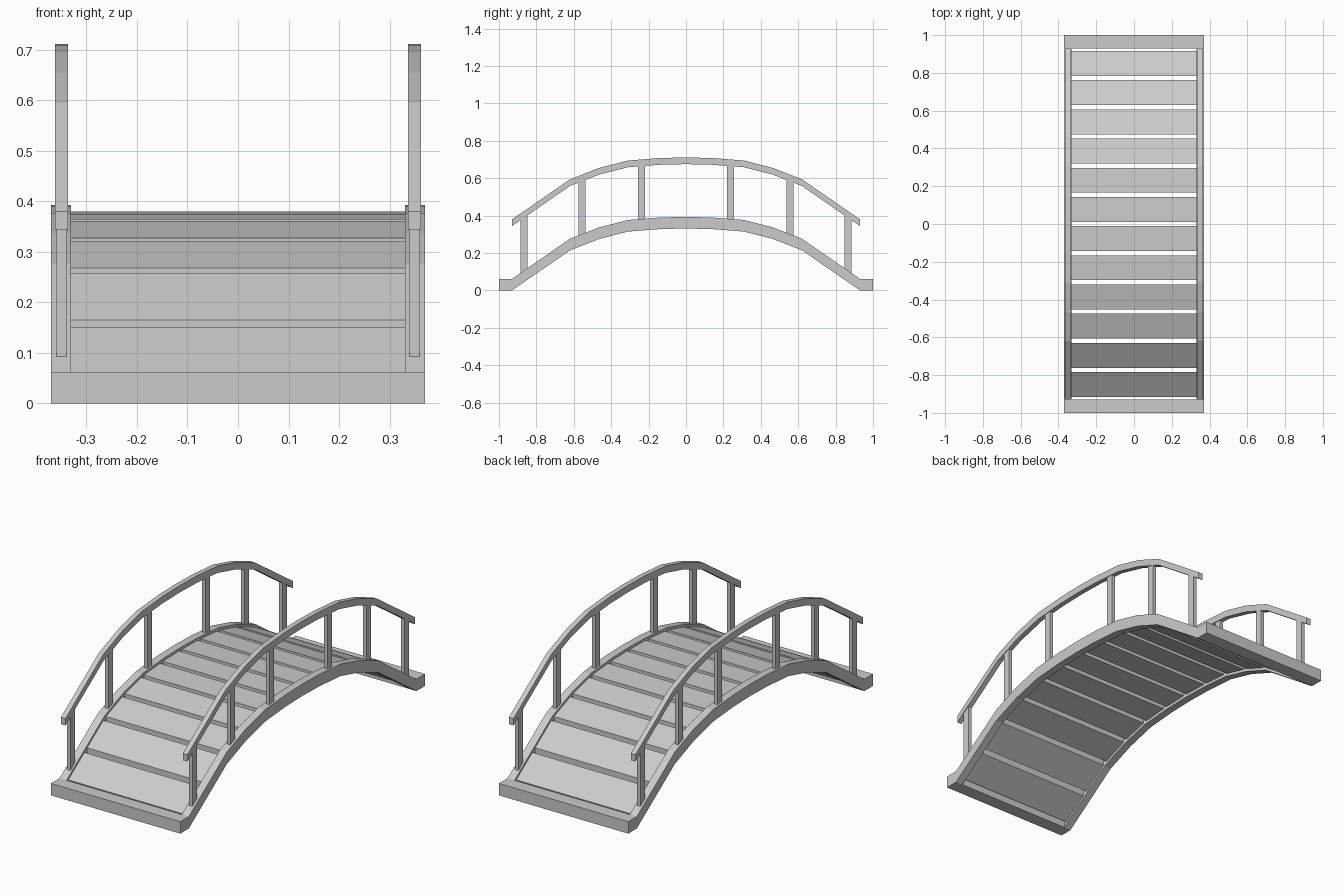
import bpy, bmesh

if "Cube" in bpy.data.objects:
    bpy.data.objects.remove(bpy.data.objects["Cube"])

# arch profile: (distance from centre, fraction of rise)
ARCH = [(0.0, 1.0), (0.14, 0.99), (0.31, 0.95), (0.465, 0.83), (0.62, 0.647), (0.93, 0.0)]
RISE = 0.331


def arch(y):
    y = abs(y)
    for (a, fa), (b, fb) in zip(ARCH, ARCH[1:]):
        if y <= b:
            return RISE * (fa + (fb - fa) * (y - a) / (b - a))
    return 0.0


def side_solid(name, outline, x0, x1):
    """Extrude a (y, z) outline along x."""
    bm = bmesh.new()
    face = bm.faces.new([bm.verts.new((x0, y, z)) for y, z in outline])
    ext = bmesh.ops.extrude_face_region(bm, geom=[face])
    moved = [v for v in ext["geom"] if isinstance(v, bmesh.types.BMVert)]
    bmesh.ops.translate(bm, verts=moved, vec=(x1 - x0, 0, 0))
    bmesh.ops.recalc_face_normals(bm, faces=bm.faces)
    mesh = bpy.data.meshes.new(name)
    bm.to_mesh(mesh)
    bm.free()
    obj = bpy.data.objects.new(name, mesh)
    bpy.context.collection.objects.link(obj)
    return obj


def arched_beam(name, ys, top, thick, x0, x1):
    upper = [(y, top + arch(y)) for y in ys]
    lower = [(y, z - thick) for y, z in reversed(upper)]
    return side_solid(name, upper + lower, x0, x1)


ys = sorted({s * y for y, _ in ARCH for s in (-1, 1)})

for label, s in (("left", -1), ("right", 1)):
    # side beams and handrails
    arched_beam(label + "_side_beam", ys, 0.062, 0.062, s * 0.33, s * 0.37)
    arched_beam(label + "_handrail", ys, 0.38, 0.036, s * 0.336, s * 0.362)
    # upright posts between beam and rail
    for i, c in enumerate((-0.866, -0.556, -0.238, 0.238, 0.556, 0.866)):
        a, b = c - 0.019, c + 0.019
        side_solid(f"{label}_post_{i + 1}",
                   [(a, 0.055 + arch(a)), (b, 0.055 + arch(b)),
                    (b, 0.352 + arch(b)), (a, 0.352 + arch(a))],
                   s * 0.339, s * 0.359)

# deck planks, each following the slope beneath it
for i in range(12):
    c = (i - 5.5) * 0.1545
    arched_beam(f"plank_{i + 1}", (c - 0.066, c + 0.066), 0.049, 0.034, -0.33, 0.33)

# end blocks resting on the ground
for label, s in (("front", -1), ("back", 1)):
    side_solid(label + "_end_block",
               [(s * 0.93, 0), (s, 0), (s, 0.062), (s * 0.93, 0.062)], -0.37, 0.37)
